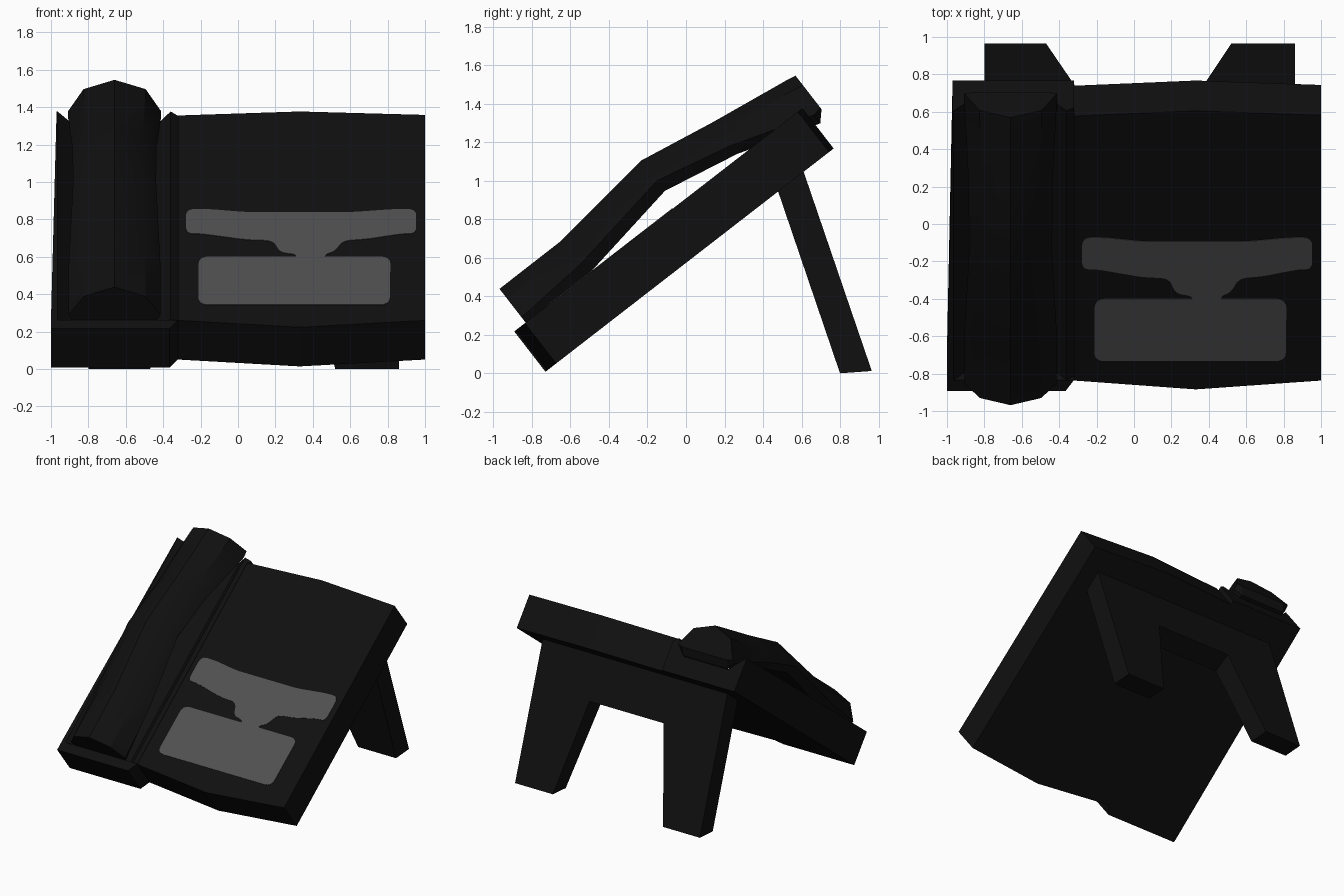
import bpy, bmesh
from mathutils import Vector

if "Cube" in bpy.data.objects:
    bpy.data.objects.remove(bpy.data.objects["Cube"])


def material(name, value):
    m = bpy.data.materials.new(name)
    m.diffuse_color = (value, value, value, 1)
    m.use_nodes = True
    m.node_tree.nodes["Principled BSDF"].inputs["Base Color"].default_value = m.diffuse_color
    return m


BLACK = material("black plastic", 0.005)
GREY = material("grey panel", 0.08)
TOP = 0.265  # thickness of the sloping body


def slope(x, u, v):
    """Point on the sloping body: u runs up the slope, v away from it."""
    return Vector((x, -0.73 + 0.79 * u - 0.612 * v, 0.008 + 0.612 * u + 0.79 * v))


def loft(name, rings, mat):
    """Skin matching closed rings and cap both ends."""
    bm = bmesh.new()
    rows = [[bm.verts.new(p) for p in ring] for ring in rings]
    n = len(rows[0])
    for a, b in zip(rows, rows[1:]):
        for i in range(n):
            j = (i + 1) % n
            bm.faces.new((a[i], a[j], b[j], b[i]))
    caps = [bm.faces.new(rows[0]), bm.faces.new(rows[-1])]
    bmesh.ops.triangulate(bm, faces=caps)
    bmesh.ops.recalc_face_normals(bm, faces=bm.faces)
    me = bpy.data.meshes.new(name)
    bm.to_mesh(me)
    bm.free()
    me.materials.append(mat)
    ob = bpy.data.objects.new(name, me)
    bpy.context.collection.objects.link(ob)
    return ob


def slab(name, outline, v0, v1, mat):
    return loft(name, [[slope(x, u, v) for x, u in outline] for v in (v0, v1)], mat)


def rounded(points, r, steps=4):
    """Round every corner of an outline."""
    pts = [Vector(p) for p in points]
    out = []
    for i, p in enumerate(pts):
        a, b = pts[i - 1] - p, pts[(i + 1) % len(pts)] - p
        a = p + a.normalized() * min(r, a.length * 0.45)
        b = p + b.normalized() * min(r, b.length * 0.45)
        for k in range(steps + 1):
            t = k / steps
            out.append(a * (1 - t) ** 2 + p * 2 * t * (1 - t) + b * t * t)
    return out


# Main body with gently bowed front and back edges
slab("main_body", [(-0.32, 0.07), (0.33, 0.01), (1, 0.07),
                   (1, 1.865), (0.33, 1.895), (-0.32, 1.86)], 0, TOP, BLACK)

# Cradle side: front lip, then a channel that holds the handset
slab("cradle_lip", [(-1, 0), (-0.365, 0), (-0.32, 0.075), (-1, 0.075)], 0, TOP, BLACK)
cradle = []
for u, left in ((0.075, -1.0), (1.895, -0.97)):
    section = [(left, 0), (left, TOP), (-0.965, TOP), (-0.85, 0.145),
               (-0.46, 0.145), (-0.36, TOP), (-0.32, TOP - 0.03), (-0.32, 0)]
    cradle.append([slope(x, u, v) for x, v in section])
loft("cradle", cradle, BLACK)

# Handset: arched grip between two deeper ends
# (u, top, shoulder, bottom, half width)
stations = [(0.075, 0.487, 0.30, 0.20, 0.245),
            (0.48, 0.488, 0.33, 0.262, 0.245),
            (1.067, 0.563, 0.43, 0.363, 0.222),
            (1.48, 0.493, 0.34, 0.285, 0.225),
            (1.92, 0.430, 0.20, 0.146, 0.248),
            (1.97, 0.421, 0.21, 0.200, 0.248)]
rings = []
for u, top, edge, bottom, h in stations:
    section = [(-0.8 * h, bottom), (-h, edge), (-0.67 * h, top - 0.063), (0, top),
               (0.67 * h, top - 0.063), (h, edge), (0.8 * h, bottom)]
    rings.append([slope(-0.66 + x, u, v) for x, v in section])
handset = loft("handset", rings, BLACK)
bpy.context.view_layer.objects.active = handset
handset.select_set(True)
bpy.ops.object.shade_smooth_by_angle(angle=0.5)

# Rear stand: a leaning plate with an arch cut between two legs
arch = [(-0.8, 0), (-0.47, 0), (-0.305, 0.68), (0.36, 0.68), (0.52, 0),
        (0.86, 0), (0.86, 1.06), (-0.8, 1.06)]
faces = []
for foot, head in (((0.80, 0.0), (0.48, 0.94)), ((0.965, 0.012), (0.61, 1.05))):
    f, h = Vector(foot), Vector(head)
    faces.append([(x, *f.lerp(h, t)) for x, t in arch])
loft("rear_stand", faces, BLACK)

# Grey panels on the sloping face
keypad = rounded([(-0.213, 0.203), (0.812, 0.203), (0.815, 0.625), (-0.21, 0.625)], 0.06)
slab("keypad_panel", keypad, TOP - 0.004, TOP + 0.003, GREY)
display = [(-0.278, 1.04), (-0.278, 0.825), (-0.2, 0.825), (0.05, 0.77), (0.19, 0.765),
           (0.22, 0.66), (0.31, 0.645), (0.31, 0.615), (0.467, 0.615), (0.467, 0.645),
           (0.52, 0.67), (0.56, 0.765), (0.68, 0.775), (0.88, 0.825), (0.953, 0.825),
           (0.953, 1.04), (0.84, 1.04), (0.6, 1.012), (0.05, 1.012), (-0.16, 1.04)]
slab("display_panel", rounded(display, 0.055), TOP - 0.004, TOP + 0.003, GREY)
